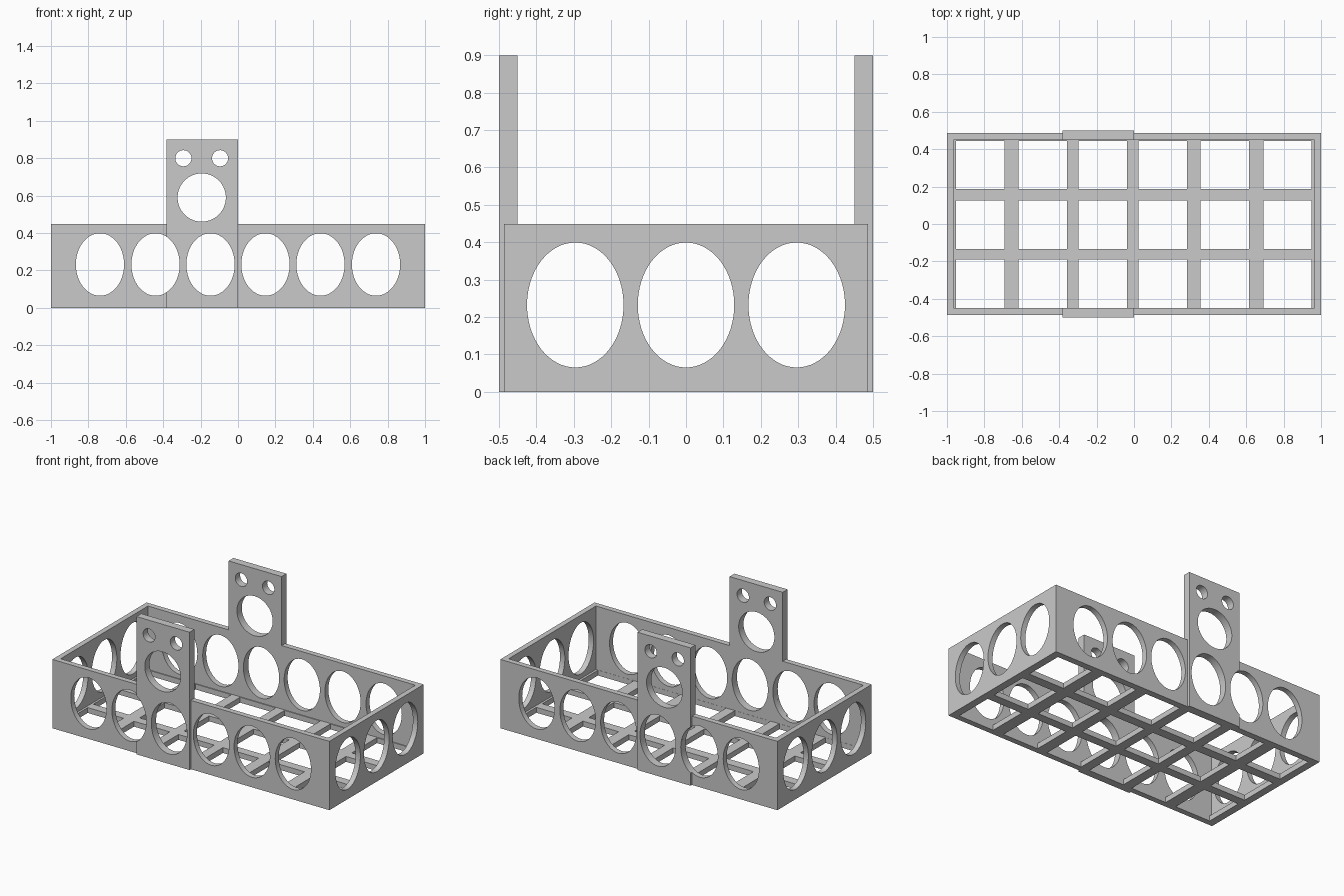
import bpy, bmesh
from math import cos, sin, pi, acos
from mathutils import Matrix

if "Cube" in bpy.data.objects:
    bpy.data.objects.remove(bpy.data.objects["Cube"])

grey = bpy.data.materials.new("light grey")
grey.use_nodes = True
colour = (0.59, 0.59, 0.59, 1)
grey.diffuse_color = colour
grey.node_tree.nodes["Principled BSDF"].inputs["Base Color"].default_value = colour

# Overall sizes
HX, HY = 1.0, 0.486          # outer half length and half width
IX, IY = 0.965, 0.45         # inner half length and half width
H, TOP, PAD_Y = 0.449, 0.899, 0.50
FLOOR = 0.035
TAB_L, TAB_R = -0.383, 0.0
RX, RZ, HOLE_Z = 0.129, 0.167, 0.232


def arc(cx, cy, rx, ry, a=0.0, b=2 * pi, n=64):
    return [(cx + rx * cos(a + (b - a) * i / n), cy + ry * sin(a + (b - a) * i / n))
            for i in range(n + (b - a < 2 * pi - 0.001))]


def rect(x0, y0, x1, y1):
    return [(x0, y0), (x1, y0), (x1, y1), (x0, y1)]


def plate(name, outline, holes, lo, hi, axis):
    """Filled outline with holes, spanning lo..hi along the given axis."""
    curve = bpy.data.curves.new(name, "CURVE")
    curve.dimensions = "2D"
    curve.fill_mode = "BOTH"
    curve.extrude = abs(hi - lo) / 2
    for pts in [outline] + holes:
        s = curve.splines.new("POLY")
        s.points.add(len(pts) - 1)
        for p, (x, y) in zip(s.points, pts):
            p.co = (x, y, 0, 1)
        s.use_cyclic_u = True
    temp = bpy.data.objects.new(name + "_outline", curve)
    bpy.context.collection.objects.link(temp)
    deps = bpy.context.evaluated_depsgraph_get()
    mesh = bpy.data.meshes.new_from_object(temp.evaluated_get(deps))
    bpy.data.objects.remove(temp)

    # Stand the plate up in its own plane and weld the caps to the sides
    mid = (lo + hi) / 2
    place = {"x": Matrix(((0, 0, 1, mid), (1, 0, 0, 0), (0, 1, 0, 0), (0, 0, 0, 1))),
             "y": Matrix(((1, 0, 0, 0), (0, 0, 1, mid), (0, 1, 0, 0), (0, 0, 0, 1))),
             "z": Matrix.Translation((0, 0, mid))}[axis]
    bm = bmesh.new()
    bm.from_mesh(mesh)
    bm.transform(place)
    bmesh.ops.remove_doubles(bm, verts=bm.verts, dist=0.0001)
    bmesh.ops.recalc_face_normals(bm, faces=bm.faces)
    bm.to_mesh(mesh)
    bm.free()
    mesh.materials.clear()
    mesh.materials.append(grey)
    obj = bpy.data.objects.new(name, mesh)
    bpy.context.collection.objects.link(obj)
    bpy.ops.object.select_all(action="DESELECT")
    obj.select_set(True)
    bpy.context.view_layer.objects.active = obj
    bpy.ops.object.shade_smooth_by_angle()


# Hole patterns
long_x = [s * x for s in (-1, 1) for x in (0.147, 0.441, 0.738)]
long_holes = [arc(x, HOLE_Z, RX, RZ) for x in long_x]
end_holes = [arc(y, HOLE_Z, RX, RZ) for y in (-0.296, 0, 0.296)]
tab_holes = [arc(-0.194, 0.59, RX, RX)] + [arc(x, 0.80, 0.043, 0.043) for x in (-0.292, -0.096)]

# Long walls rise into a hanging tab
wall = [(-HX, 0), (HX, 0), (HX, H), (TAB_R, H), (TAB_R, TOP), (TAB_L, TOP), (TAB_L, H), (-HX, H)]

# Outer thickening of the tab, notched where a wall hole crosses its edge
t = acos((TAB_L + 0.441) / RX)
pad = [(TAB_L, 0), (TAB_R, 0), (TAB_R, TOP), (TAB_L, TOP)] + arc(-0.441, HOLE_Z, RX, RZ, t, -t, 24)
pad_holes = tab_holes + [arc(-0.147, HOLE_Z, RX, RZ)]

for side, s in (("front", -1), ("back", 1)):
    plate(side + "_wall", wall, long_holes + tab_holes, s * IY, s * HY, "y")
    plate(side + "_tab_pad", pad, pad_holes, s * HY, s * PAD_Y, "y")

# End walls fit between the long walls
for side, s in (("left", 1), ("right", -1)):
    plate(side + "_end_wall", rect(-IY, 0, IY, H), end_holes, s * IX, s * HX, "x")

# Floor grid
half = 0.129
cells = [rect(x - half, y - half, x + half, y + half)
         for x in (-0.822, -0.488, -0.167, 0.154, 0.485, 0.821) for y in (-0.32, -0.004, 0.315)]
plate("floor_grid", rect(-IX, -IY, IX, IY), cells, 0, FLOOR, "z")
